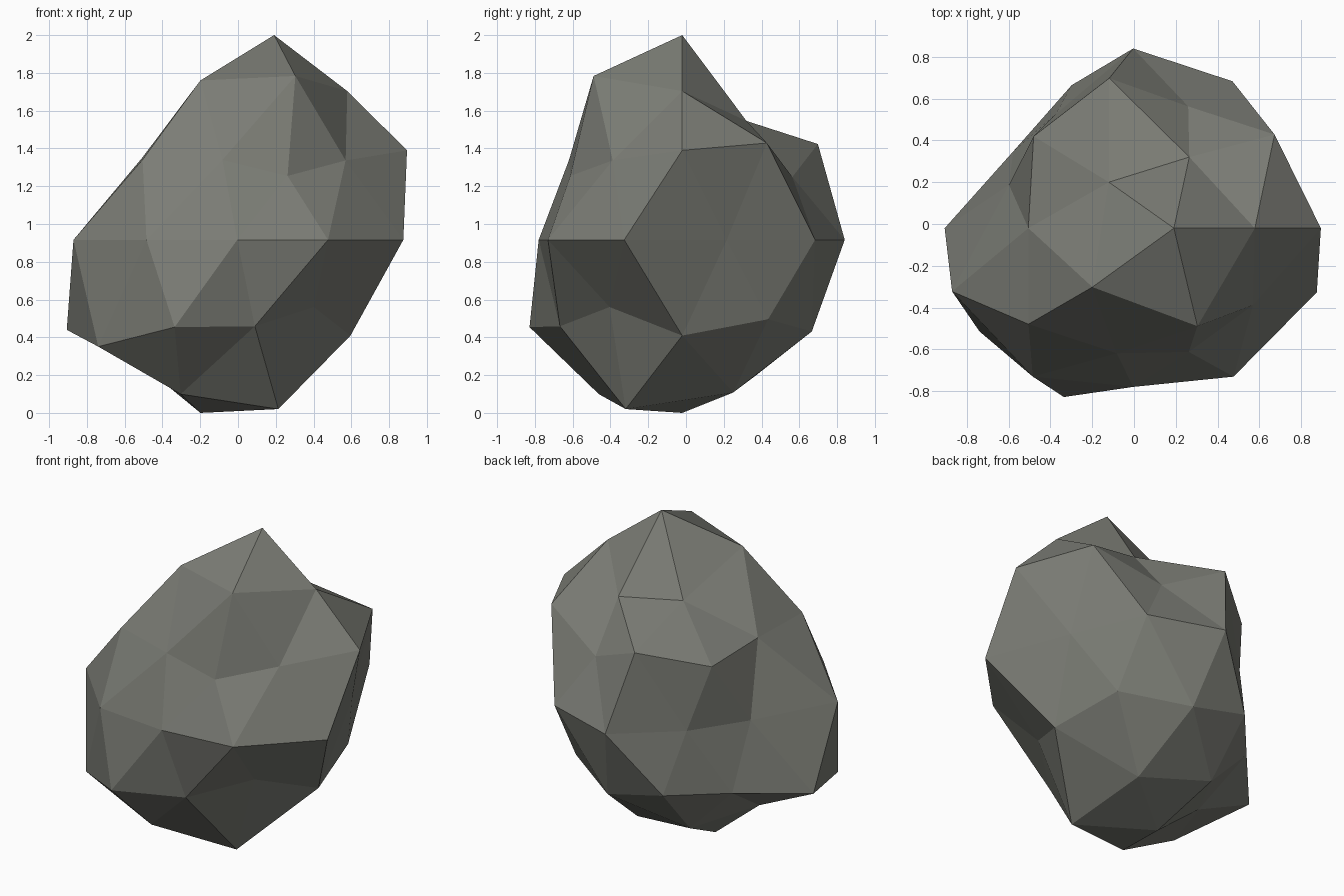
import bpy, bmesh, math

cube = bpy.data.objects.get("Cube")
if cube:
    bpy.data.objects.remove(cube, do_unlink=True)


def flat_material(name, rgb):
    mat = bpy.data.materials.new(name)
    mat.use_nodes = True
    colour = (*rgb, 1.0)
    mat.diffuse_color = colour
    mat.node_tree.nodes["Principled BSDF"].inputs["Base Color"].default_value = colour
    return mat


# Radial bumps and dents, ring by ring from the top, counter-clockwise from +x
rings = [
    [1.084],
    [.926, .74, .775, .992, 1.02],
    [.975, .965, .83, .805, .80],
    [1.06, .745, .91, .95, .757],
    [.83, .945, .935, .735, .73, 1.065, .955, .826, .955, 1.08],
    [.94, .875, 1.065, 1.033, .795],
    [.964, .922, .80, 1.075, .87],
    [.95, .845, .77, .96, 1.053],
    [.916],
]
bumps = [r for ring in rings for r in ring]


def ring_order(v):
    angle = round(math.degrees(math.atan2(v.co.y, v.co.x))) % 360
    return (-round(v.co.z, 1), angle)


# Boulder: dented icosphere, squeezed sideways and leaning to +x
bm = bmesh.new()
bmesh.ops.create_icosphere(bm, subdivisions=2, radius=1)
for v, r in zip(sorted(bm.verts, key=ring_order), bumps):
    x, y, z = v.co
    v.co = (.856 * r * x + .195 * z - .004, .92 * r * y - .02, r * z + .916)
bmesh.ops.recalc_face_normals(bm, faces=bm.faces)

mesh = bpy.data.meshes.new("boulder")
bm.to_mesh(mesh)
bm.free()
mesh.materials.append(flat_material("stone grey", (.2, .205, .18)))
boulder = bpy.data.objects.new("boulder", mesh)
bpy.context.collection.objects.link(boulder)
